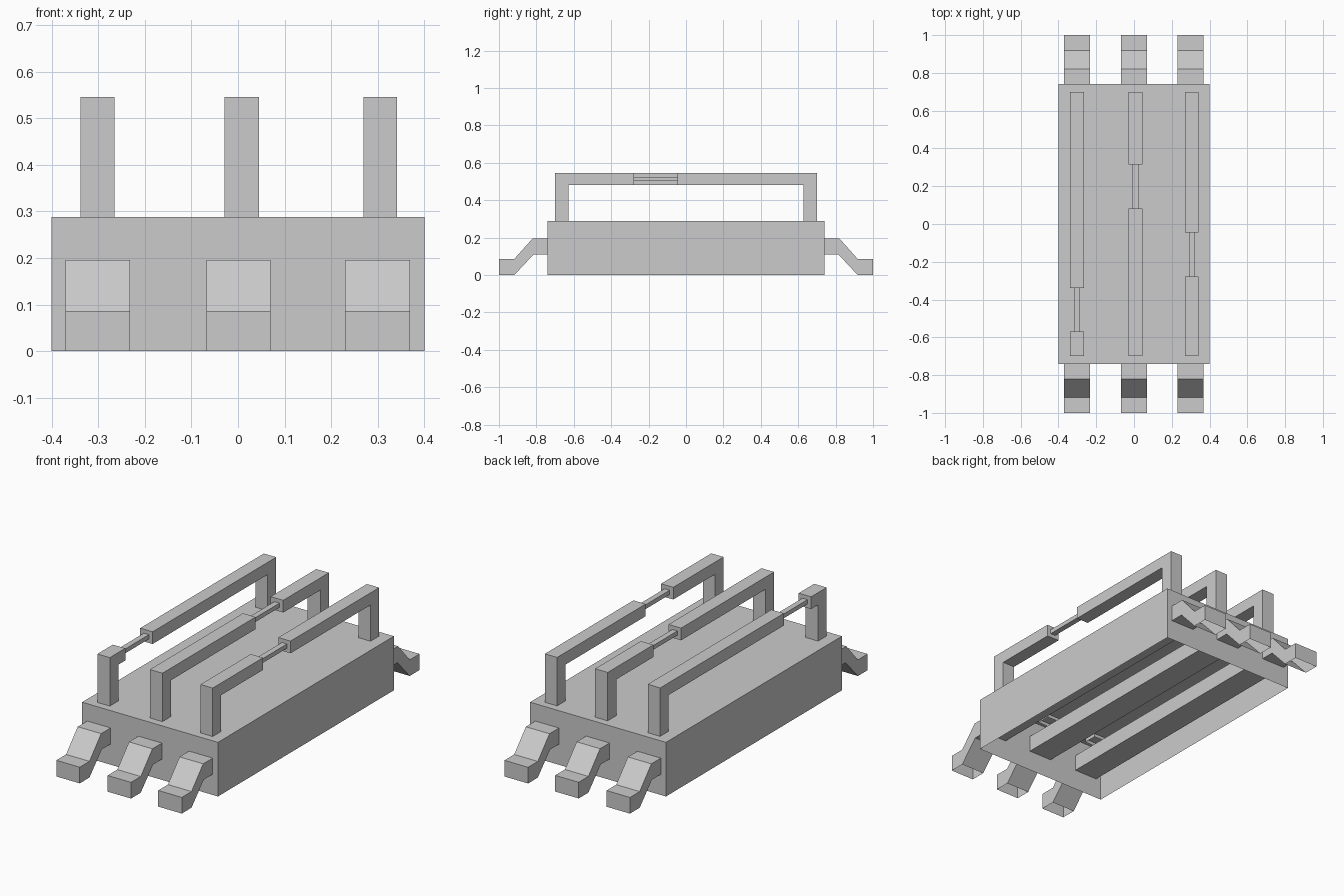
import bpy, bmesh

if "Cube" in bpy.data.objects:
    bpy.data.objects.remove(bpy.data.objects["Cube"])


def extrude_x(name, profile, x0, x1, open_z=None):
    """Extrude a (y, z) profile along x; faces lying flat at open_z are left open."""
    bm = bmesh.new()
    face = bm.faces.new([bm.verts.new((x0, y, z)) for y, z in profile])
    moved = bmesh.ops.extrude_face_region(bm, geom=[face], use_keep_orig=True)["geom"]
    bmesh.ops.translate(bm, vec=(x1 - x0, 0, 0),
                        verts=[g for g in moved if isinstance(g, bmesh.types.BMVert)])
    bmesh.ops.recalc_face_normals(bm, faces=bm.faces)
    if open_z is not None:
        flat = [f for f in bm.faces if all(abs(v.co.z - open_z) < 1e-5 for v in f.verts)]
        bmesh.ops.delete(bm, geom=flat, context='FACES')
    mesh = bpy.data.meshes.new(name)
    bm.to_mesh(mesh)
    bm.free()
    obj = bpy.data.objects.new(name, mesh)
    bpy.context.collection.objects.link(obj)
    return obj


def rect(y0, y1, z0, z1):
    return [(y0, z0), (y1, z0), (y1, z1), (y0, z1)]


# Hollow body, open underneath
extrude_x("body", rect(-0.74, 0.74, 0, 0.288), -0.4, 0.4, open_z=0)

# Bent leads: each strip runs through the body and ends in a foot on both sides
half_top = [(0.82, 0.196), (0.918, 0.086), (1.0, 0.086)]
half_bottom = [(1.0, 0.0), (0.918, 0.0), (0.815, 0.11)]
half = half_top + half_bottom
lead = half + [(-y, z) for y, z in reversed(half)]
for side, x0, x1 in (("left", -0.37, -0.232), ("middle", -0.068, 0.07), ("right", 0.23, 0.369)):
    extrude_x(side + "_lead", lead, x0, x1, open_z=0)

# Raised rails: two L-shaped arms joined by a thin link
TOP, UNDER, FOOT = 0.546, 0.481, 0.27
for side, x0, x1, y0, y1 in (("left", -0.338, -0.265, -0.57, -0.34),
                             ("middle", -0.029, 0.045, 0.083, 0.316),
                             ("right", 0.269, 0.341, -0.277, -0.045)):
    for end, s, tip in (("front", -1, y0), ("back", 1, y1)):
        arm = [(s * 0.70, FOOT), (s * 0.70, TOP), (tip, TOP),
               (tip, UNDER), (s * 0.628, UNDER), (s * 0.628, FOOT)]
        extrude_x(f"{side}_{end}_rail_arm", arm, x0, x1, open_z=FOOT)
    mid = (x0 + x1) / 2
    extrude_x(side + "_rail_link", rect(y0, y1, 0.502, 0.525), mid - 0.015, mid + 0.015)
